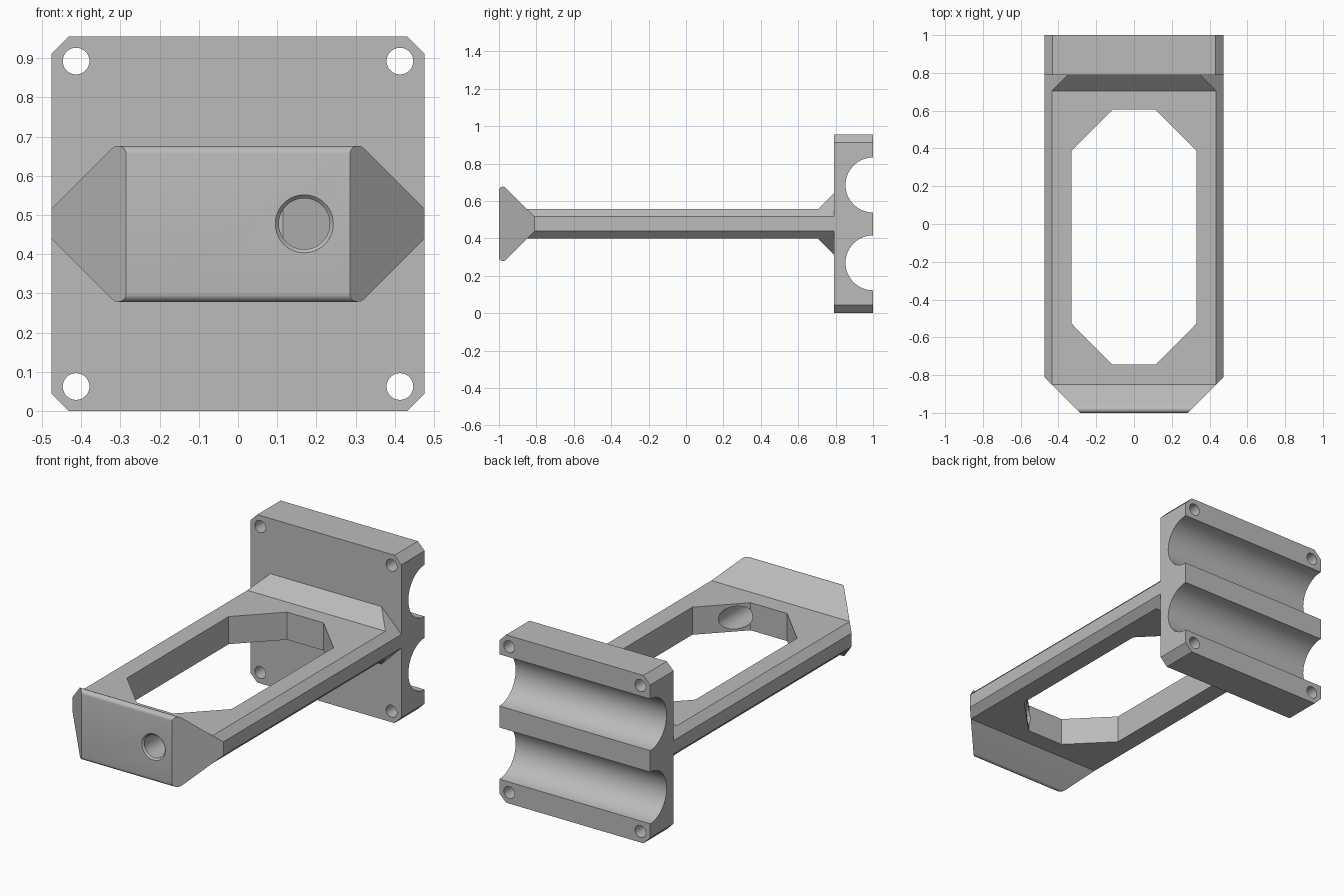
import bpy
import bmesh
from math import sin, cos, radians, pi
from mathutils import Matrix

if "Cube" in bpy.data.objects:
    bpy.data.objects.remove(bpy.data.objects["Cube"])

MID = 0.4775      # height of the arm's centre line
HALF = 0.475      # half width of the whole part

grey = bpy.data.materials.new("plain_grey")
grey.use_nodes = True
grey.diffuse_color = (0.5, 0.5, 0.5, 1)
grey.node_tree.nodes["Principled BSDF"].inputs["Base Color"].default_value = (0.5, 0.5, 0.5, 1)


def finish(name, bm):
    """Turn a bmesh into a named grey object."""
    bmesh.ops.remove_doubles(bm, verts=bm.verts, dist=1e-5)
    bmesh.ops.recalc_face_normals(bm, faces=bm.faces)
    mesh = bpy.data.meshes.new(name)
    bm.to_mesh(mesh)
    bm.free()
    mesh.materials.append(grey)
    obj = bpy.data.objects.new(name, mesh)
    bpy.context.collection.objects.link(obj)
    return obj


def loft(name, rings):
    """Skin a row of point rings and cap both ends."""
    bm = bmesh.new()
    rows = [[bm.verts.new(p) for p in ring] for ring in rings]
    n = len(rows[0])
    for a, b in zip(rows, rows[1:]):
        for i in range(n):
            j = (i + 1) % n
            bm.faces.new((a[i], a[j], b[j], b[i]))
    bm.faces.new(rows[0])
    bm.faces.new(rows[-1])
    bmesh.ops.dissolve_degenerate(bm, dist=1e-5, edges=bm.edges)
    return finish(name, bm)


def octagon(w, h, flat_w, flat_h):
    """Rectangle outline with chamfered corners, as 2D points."""
    quarter = [(flat_w, h), (w, flat_h)]
    right = quarter + [(x, -y) for x, y in reversed(quarter)]
    return right + [(-x, -y) for x, y in right]


def cylinder(name, axis, centre, r1, r2, length):
    """Cylinder or cone along x or y; r1 is the end at the low coordinate."""
    turn = Matrix.Rotation(pi / 2, 4, 'Y') if axis == 'X' else Matrix.Rotation(-pi / 2, 4, 'X')
    bm = bmesh.new()
    bmesh.ops.create_cone(bm, cap_ends=True, segments=64, radius1=r1, radius2=r2,
                          depth=length, matrix=Matrix.Translation(centre) @ turn)
    return finish(name, bm)


def combine(target, tool, operation):
    """Apply a boolean and remove the tool."""
    mod = target.modifiers.new("combine", 'BOOLEAN')
    mod.operation, mod.solver, mod.object = operation, 'EXACT', tool
    bpy.context.view_layer.objects.active = target
    bpy.ops.object.modifier_apply(modifier=mod.name)
    bpy.data.objects.remove(tool)


# Arm stations: y, flat half width, half height, half width, half side height
stations = []
for step in range(9):                       # rounded lip of the flared head
    t = radians(135) * step / 8
    y = -1 + 0.021 * (1 - cos(t))
    h = 0.178 + 0.021 * sin(t)
    stations.append((y, y + 1.285, h, y + 1.285, h))
stations += [
    (-0.85, 0.435, 0.0785, 0.435, 0.0785),  # head meets the bar
    (-0.81, 0.435, 0.0785, HALF, 0.0385),   # full chamfered bar
    (0.705, 0.435, 0.0785, HALF, 0.0385),   # gusset starts
    (0.79, 0.35, 0.1635, HALF, 0.0385),     # gusset meets the plate
    (0.82, 0.35, 0.1635, HALF, 0.0385),     # buried in the plate
]
arm = loft("arm", [[(x, y, MID + z) for x, z in octagon(w, h, a, s)]
                   for y, a, h, w, s in stations])

# Long window through the arm
window = loft("window_cutter", [[(x, y - 0.07, z) for x, y in octagon(0.33, 0.675, 0.115, 0.4575)]
                                for z in (0.2, 0.75)])
combine(arm, window, 'DIFFERENCE')

# Countersunk hole through the head into the window
combine(arm, cylinder("bore_cutter", 'Y', (0.169, -0.8, MID), 0.065, 0.065, 0.6), 'DIFFERENCE')
combine(arm, cylinder("countersink_cutter", 'Y', (0.169, -1, MID), 0.084, 0.064, 0.02), 'DIFFERENCE')

# Clamp plate with chamfered corners
plate = loft("clamp_plate", [[(x, y, MID + z) for x, z in octagon(HALF, MID, 0.432, 0.4345)]
                             for y in (0.79, 1.0)])
combine(plate, arm, 'UNION')
plate.name = "clamp_bracket"

for side in (-1, 1):
    # Half-round grooves across the back
    combine(plate, cylinder("groove_cutter", 'X', (0, 1, MID + side * 0.208), 0.147, 0.147, 1.2),
            'DIFFERENCE')
    # Corner screw holes
    for end in (-1, 1):
        combine(plate, cylinder("screw_cutter", 'Y', (side * 0.413, 0.9, MID + end * 0.415),
                                0.034, 0.034, 0.5), 'DIFFERENCE')

bpy.ops.object.select_all(action='DESELECT')
plate.select_set(True)
bpy.context.view_layer.objects.active = plate
bpy.ops.object.shade_smooth_by_angle(angle=radians(25))
